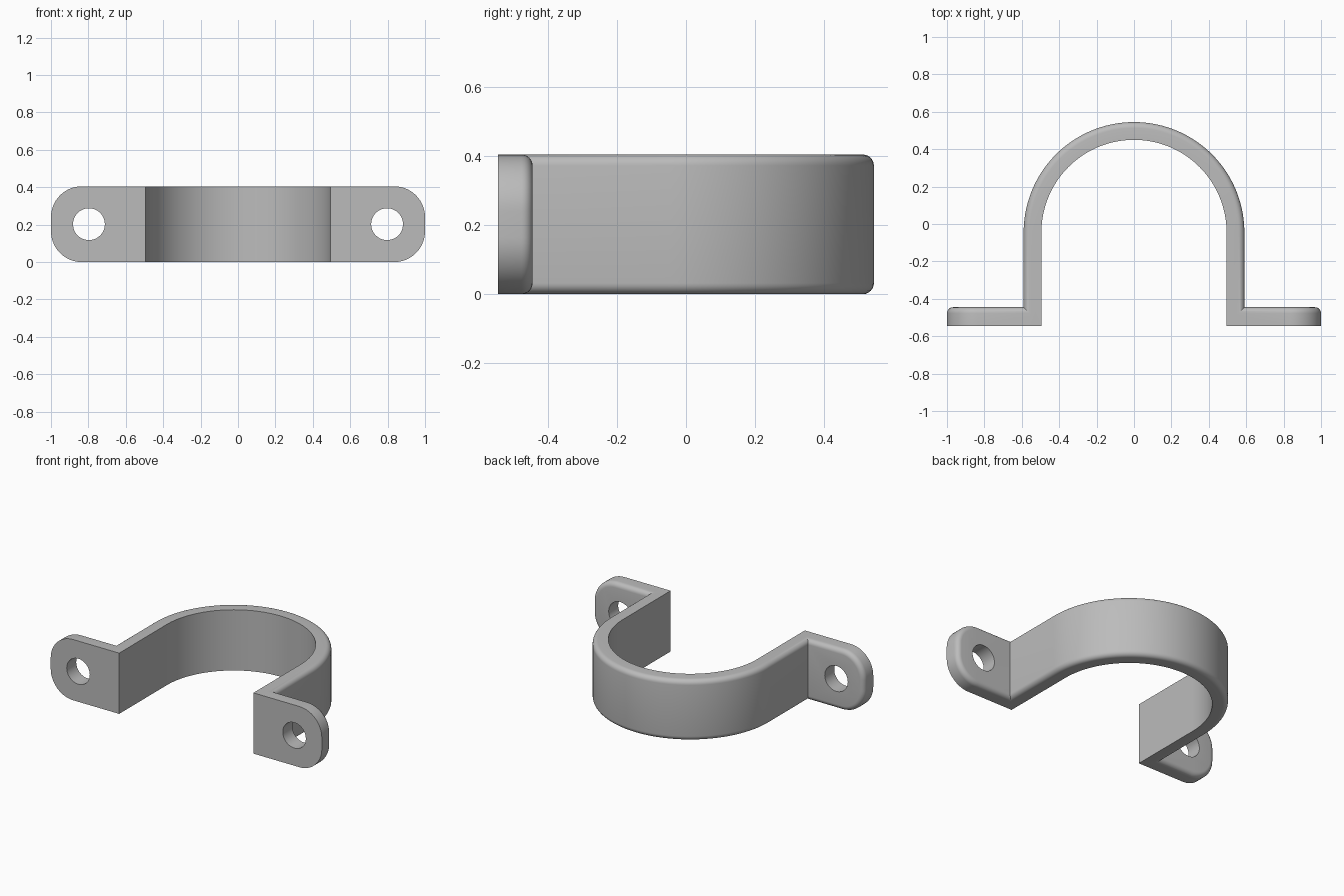
import bpy, bmesh
from math import pi, sin, cos, radians

H = 0.405             # strap width
FRONT, T = -0.545, 0.1   # mounting plane and plate thickness
R_IN, R_OUT, ARC_Y = 0.495, 0.59, -0.045
FILLET, CORNER = 0.032, 0.165
HOLE_X, HOLE_R = 0.797, 0.085

old = bpy.data.objects.get("Cube")
if old:
    bpy.data.objects.remove(old)

steel = bpy.data.materials.new("grey_steel")
steel.use_nodes = True
grey = (0.5, 0.5, 0.5, 1)
steel.diffuse_color = grey
steel.node_tree.nodes["Principled BSDF"].inputs["Base Color"].default_value = grey


def loft(name, rings):
    """Skin a list of matching closed rings and cap both ends."""
    bm = bmesh.new()
    loops = [[bm.verts.new(p) for p in ring] for ring in rings]
    n = len(loops[0])
    for a, b in zip(loops, loops[1:]):
        for i in range(n):
            j = (i + 1) % n
            bm.faces.new((a[i], a[j], b[j], b[i]))
    bm.faces.new(loops[0])
    bm.faces.new(loops[-1])
    bmesh.ops.recalc_face_normals(bm, faces=bm.faces)
    mesh = bpy.data.meshes.new(name)
    bm.to_mesh(mesh)
    bm.free()
    obj = bpy.data.objects.new(name, mesh)
    bpy.context.collection.objects.link(obj)
    mesh.materials.append(steel)
    return obj


def arc(cx, cy, r, start, end, steps):
    angles = [start + (end - start) * i / steps for i in range(steps + 1)]
    return [(cx + r * cos(a), cy + r * sin(a)) for a in angles]


def strap():
    # Cross-section as (radius, height), rounded on the two outer edges
    c = R_OUT - FILLET
    section = [(R_IN, 0)] + arc(c, FILLET, FILLET, -pi / 2, 0, 6)
    section += arc(c, H - FILLET, FILLET, 0, pi / 2, 6) + [(R_IN, H)]
    # Straight leg, half circle, straight leg
    steps = 72
    path = [(0, FRONT)] + [(pi * i / steps, ARC_Y) for i in range(steps + 1)] + [(pi, FRONT)]
    return loft("pipe_strap", [[(r * cos(a), y + r * sin(a), z) for r, z in section]
                               for a, y in path])


def tab(side):
    def ring(y, inset):
        r, x = CORNER - inset, 1 - CORNER
        outline = [(0.53, inset)] + arc(x, CORNER, r, -pi / 2, 0, 14)
        outline += arc(x, H - CORNER, r, 0, pi / 2, 14) + [(0.53, H - inset)]
        return [(side * px, y, pz) for px, pz in outline]

    back = FRONT + T
    rings = [ring(FRONT, 0)]
    for i in range(7):
        a = pi / 2 * i / 6
        rings.append(ring(back - FILLET + FILLET * sin(a), FILLET * (1 - cos(a))))
    return loft("tab", rings)


def hole(side):
    return loft("hole", [[(x, y, z) for x, z in arc(side * HOLE_X, H / 2, HOLE_R, 0, 2 * pi, 48)[:-1]]
                         for y in (FRONT - 0.1, FRONT + T + 0.1)])


clamp = strap()
bpy.context.view_layer.objects.active = clamp


def combine(part, operation):
    part.hide_render = True
    mod = clamp.modifiers.new(part.name, "BOOLEAN")
    mod.operation, mod.object, mod.solver = operation, part, "EXACT"
    bpy.ops.object.modifier_apply(modifier=mod.name)
    bpy.data.objects.remove(part)


# Join both mounting tabs, then drill the screw holes
for side in (-1, 1):
    combine(tab(side), "UNION")
for side in (-1, 1):
    combine(hole(side), "DIFFERENCE")

bpy.ops.object.select_all(action="DESELECT")
clamp.select_set(True)
bpy.ops.object.shade_smooth_by_angle(angle=radians(30))
